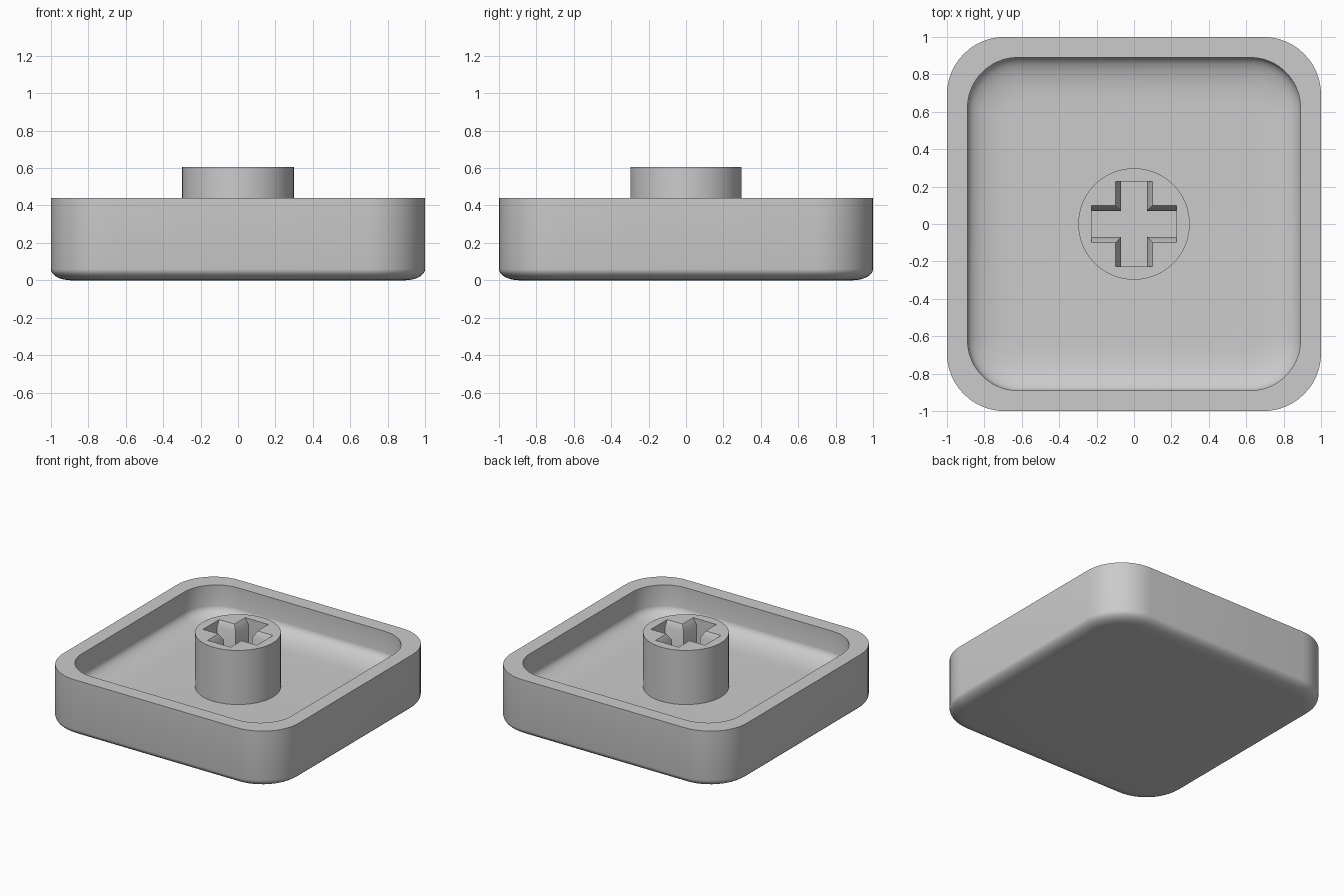
import bpy, bmesh
from math import sin, cos, pi, radians

if "Cube" in bpy.data.objects:
    bpy.data.objects.remove(bpy.data.objects["Cube"], do_unlink=True)

grey = bpy.data.materials.new("plain grey plastic")
grey.use_nodes = True
grey.diffuse_color = (0.6, 0.6, 0.6, 1)
grey.node_tree.nodes["Principled BSDF"].inputs["Base Color"].default_value = (0.6, 0.6, 0.6, 1)


def rounded_square(half, radius, z, steps=12):
    """Ring of points around a square with rounded corners."""
    c = half - radius
    ring = []
    for corner, (sx, sy) in enumerate([(1, 1), (-1, 1), (-1, -1), (1, -1)]):
        for i in range(steps + 1):
            a = (corner + i / steps) * pi / 2
            ring.append((sx * c + radius * cos(a), sy * c + radius * sin(a), z))
    return ring


def circle(radius, z, steps=64):
    return [(radius * cos(2 * pi * i / steps), radius * sin(2 * pi * i / steps), z)
            for i in range(steps)]


def cross(length, width, z):
    """Ring of points around a plus shape, given half sizes."""
    ring = []
    x, y = 1, 0
    for _ in range(4):
        for u, v in [(length, width), (width, width), (width, length)]:
            ring.append((u * x - v * y, u * y + v * x, z))
        x, y = -y, x
    return ring


def loft(name, rings):
    """Closed solid through a stack of rings, capped at both ends."""
    bm = bmesh.new()
    loops = [[bm.verts.new(p) for p in ring] for ring in rings]
    n = len(loops[0])
    for a, b in zip(loops, loops[1:]):
        for i in range(n):
            j = (i + 1) % n
            bm.faces.new((a[i], a[j], b[j], b[i]))
    bm.faces.new(loops[0][::-1])
    bm.faces.new(loops[-1])
    bmesh.ops.recalc_face_normals(bm, faces=bm.faces)
    mesh = bpy.data.meshes.new(name)
    bm.to_mesh(mesh)
    bm.free()
    mesh.materials.append(grey)
    obj = bpy.data.objects.new(name, mesh)
    bpy.context.collection.objects.link(obj)
    return obj


def activate(obj):
    bpy.ops.object.select_all(action="DESELECT")
    obj.select_set(True)
    bpy.context.view_layer.objects.active = obj


def shade(obj):
    activate(obj)
    bpy.ops.object.shade_smooth_by_angle(angle=radians(32))


# Shell: softened underside edge, straight wall, flat rim, hollow with a wide fillet
ARC = 8
FLOOR = 0.19
rings = []
for i in range(ARC + 1):
    a = i / ARC * pi / 2
    half = 0.89 + 0.11 * sin(a)
    rings.append(rounded_square(half, half - 0.69, 0.06 - 0.06 * cos(a)))
rings.append(rounded_square(1, 0.31, 0.44))
rings.append(rounded_square(0.89, 0.27, 0.44))
for i in range(ARC + 1):
    a = i / ARC * pi / 2
    half = 0.66 + 0.23 * cos(a)
    rings.append(rounded_square(half, 0.08 + 0.19 * cos(a), FLOOR + 0.09 - 0.09 * sin(a)))
shade(loft("shell", rings))

# Stem: round post with a plus-shaped socket, flared at its mouth
stem = loft("stem", [circle(0.298, FLOOR - 0.04), circle(0.298, 0.605)])
cutter = loft("socket_cutter", [cross(0.228, 0.07, FLOOR + 0.01), cross(0.228, 0.07, 0.555),
                                cross(0.228, 0.098, 0.605), cross(0.228, 0.126, 0.655)])
cutter.hide_render = True
socket = stem.modifiers.new("socket", "BOOLEAN")
socket.operation = "DIFFERENCE"
socket.solver = "EXACT"
socket.object = cutter
activate(stem)
bpy.ops.object.modifier_apply(modifier=socket.name)
bpy.data.objects.remove(cutter, do_unlink=True)
shade(stem)
